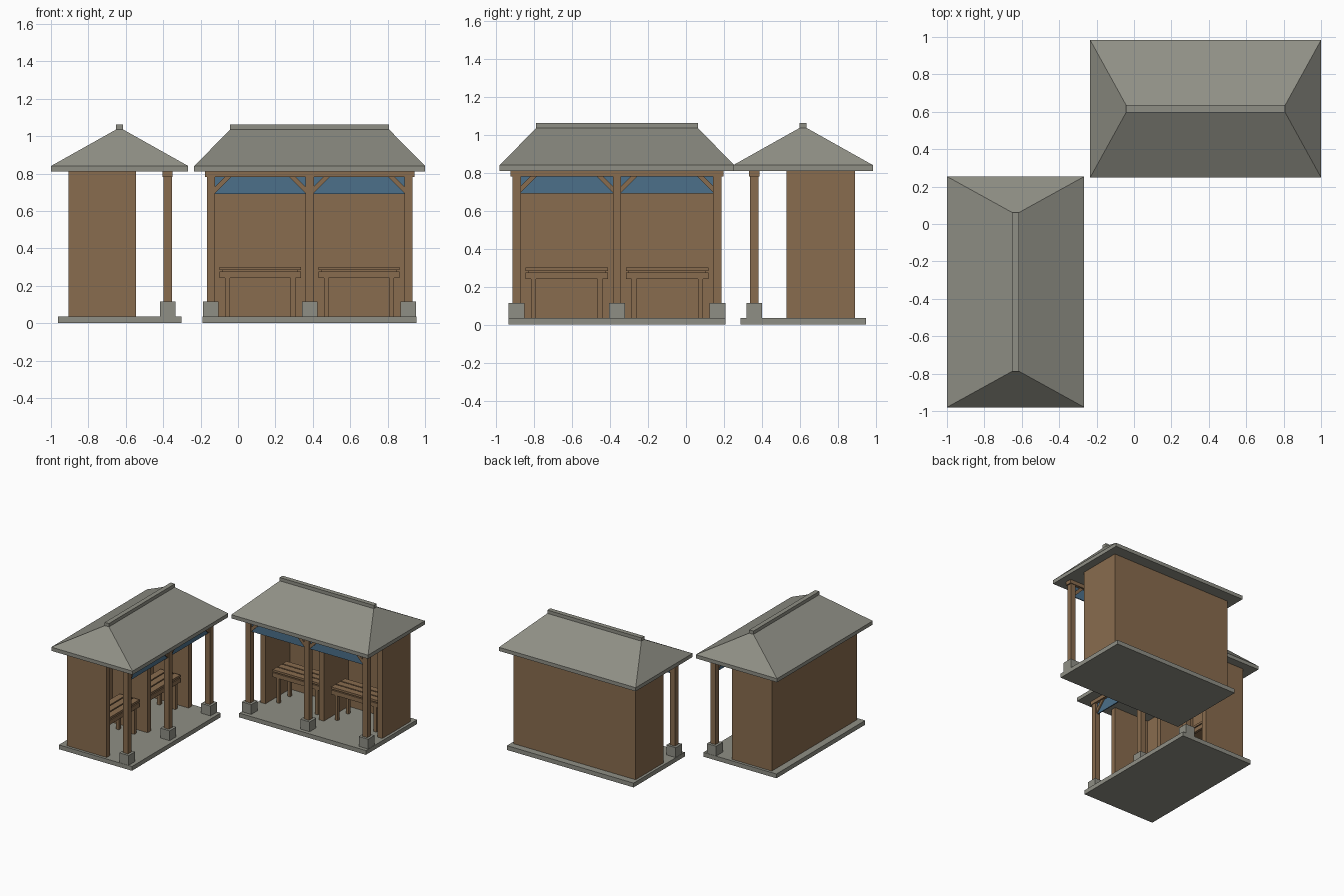
import bpy, bmesh, math
from mathutils import Matrix, Vector

if "Cube" in bpy.data.objects:
    bpy.data.objects.remove(bpy.data.objects["Cube"])


def material(name, rgb):
    m = bpy.data.materials.new(name)
    m.diffuse_color = (*rgb, 1)
    m.use_nodes = True
    m.node_tree.nodes["Principled BSDF"].inputs["Base Color"].default_value = m.diffuse_color
    return m


WOOD = material("brown wood", (0.25, 0.15, 0.077))
STONE = material("grey stone", (0.275, 0.275, 0.235))
CLOTH = material("blue cloth", (0.072, 0.16, 0.255))


def finish(name, bm, mat, place):
    bmesh.ops.recalc_face_normals(bm, faces=bm.faces)
    me = bpy.data.meshes.new(name)
    bm.to_mesh(me)
    bm.free()
    me.materials.append(mat)
    ob = bpy.data.objects.new(name, me)
    ob.matrix_world = place
    bpy.context.collection.objects.link(ob)


def box(name, u, v, z, mat, place, top=None):
    """Box from ranges; top = (half u, half v) tapers the upper face."""
    bm = bmesh.new()
    bmesh.ops.create_cube(bm, size=1)
    cu, cv = sum(u) / 2, sum(v) / 2
    for w in bm.verts:
        hu, hv = (u[1] - u[0]) / 2, (v[1] - v[0]) / 2
        if top and w.co.z > 0:
            hu, hv = top
        w.co = Vector((cu + 2 * w.co.x * hu, cv + 2 * w.co.y * hv,
                       z[1] if w.co.z > 0 else z[0]))
    finish(name, bm, mat, place)


def around(c, h):
    return (c - h, c + h)


def brace(name, u, side, place):
    """Diagonal strut from a post up to the beam."""
    bm = bmesh.new()
    prof = [(0, 0.695), (0, 0.73), (0.05, 0.78), (0.085, 0.78)]
    vs = [bm.verts.new((u + side * a, -0.257 - 0.014, z)) for a, z in prof]
    face = bm.faces.new(vs)
    ext = bmesh.ops.extrude_face_region(bm, geom=[face])["geom"]
    bmesh.ops.translate(bm, vec=(0, 0.028, 0),
                        verts=[g for g in ext if isinstance(g, bmesh.types.BMVert)])
    finish(name, bm, WOOD, place)


def bench(c, p):
    f, b = -0.03, 0.15
    # three seat slats on two battens
    w = (b - f - 0.02) / 3
    for i in range(3):
        s = f + i * (w + 0.01)
        box("bench_slat", around(c, 0.217), (s, s + w), (0.283, 0.30), WOOD, p)
    box("bench_core", around(c, 0.203), (f + 0.012, b - 0.012), (0.27, 0.283), WOOD, p)
    # frame rails
    for v in ((f, f + 0.02), (b - 0.02, b)):
        box("bench_rail", around(c, 0.217), v, (0.24, 0.275), WOOD, p)
    for s in (-1, 1):
        box("bench_end_rail", around(c + s * 0.175, 0.012), (f + 0.02, b - 0.02),
            (0.24, 0.275), WOOD, p)
        # legs
        for v in (f + 0.02, b - 0.02):
            box("bench_leg", around(c + s * 0.175, 0.0125), around(v, 0.0125),
                (0.035, 0.245), WOOD, p)


def shelter(p):
    PV = -0.257                      # post row
    box("floor_slab", (-0.572, 0.572), (-0.33, 0.33), (0, 0.035), STONE, p)
    # walls
    box("back_wall", (-0.55, 0.55), (0.23, 0.273), (0.035, 0.812), WOOD, p)
    for u in (-0.528, 0, 0.528):
        box("side_wall" if u else "partition", around(u, 0.022), (-0.087, 0.23),
            (0.035, 0.812), WOOD, p)
        # posts on stone feet
        box("post_foot", around(u, 0.042), around(PV, 0.042), (0.035, 0.115), STONE, p)
        box("post", around(u, 0.022), around(PV, 0.022), (0.115, 0.785), WOOD, p)
    box("front_beam", (-0.56, 0.56), around(PV, 0.027), (0.78, 0.812), WOOD, p)
    for c in (-0.264, 0.264):
        box("cloth_valance", around(c, 0.242), around(PV, 0.004), (0.69, 0.78), CLOTH, p)
        for s in (-1, 1):
            brace("corner_brace", c + s * 0.242, -s, p)
        bench(c, p)
    # hipped roof with eave board and ridge cap
    box("roof_eave", (-0.617, 0.617), (-0.367, 0.367), (0.81, 0.84), STONE, p)
    box("roof_hip", (-0.617, 0.617), (-0.367, 0.367), (0.84, 1.035), STONE, p,
        top=(0.425, 0.019))
    box("ridge_cap", (-0.425, 0.425), (-0.019, 0.019), (1.03, 1.062), STONE, p)


# one shelter faces front, the other faces right
shelter(Matrix.Translation((0.383, 0.616, 0)))
shelter(Matrix.Translation((-0.633, -0.363, 0)) @ Matrix.Rotation(math.pi / 2, 4, 'Z'))
